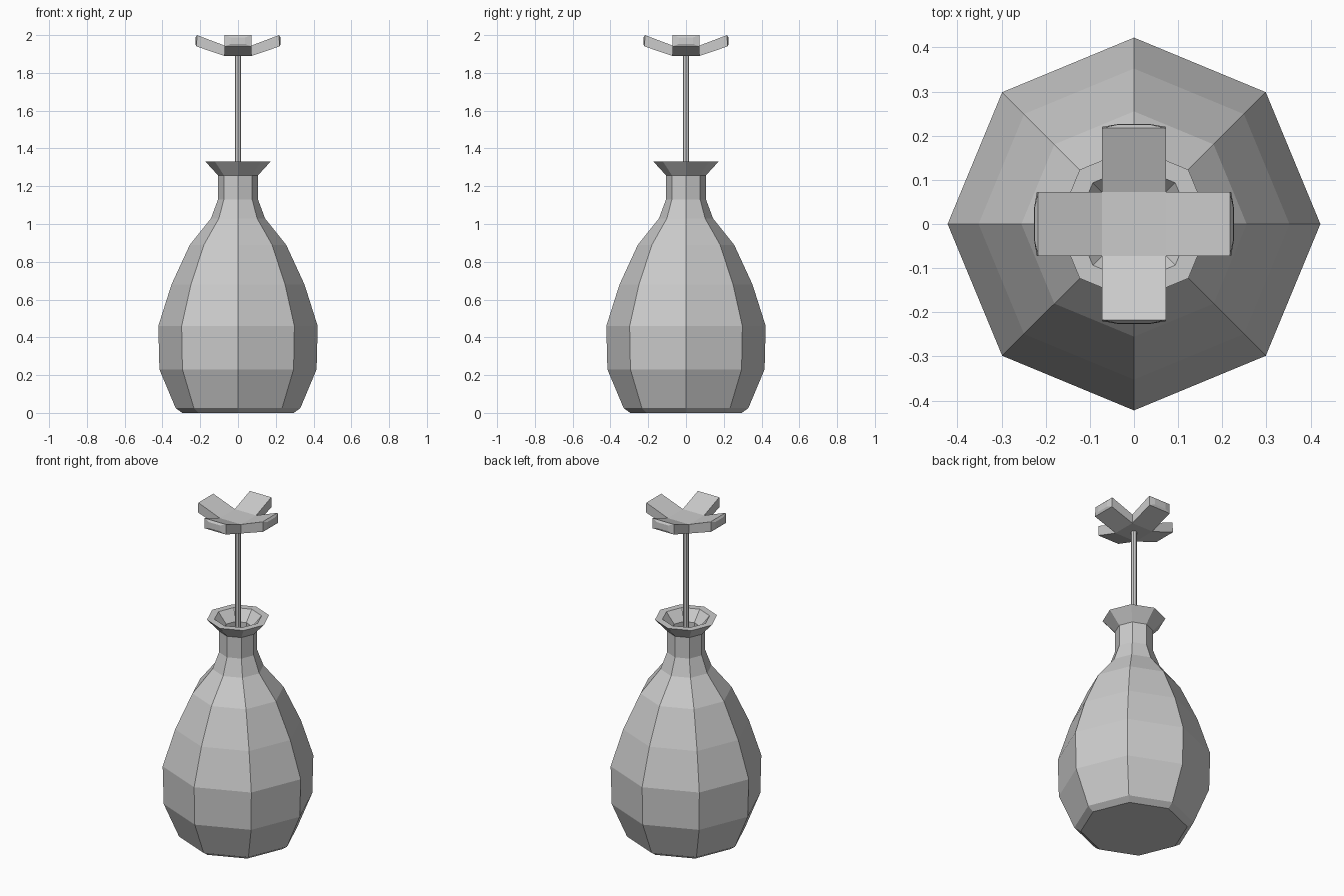
import bpy, bmesh
from math import cos, sin, pi

if "Cube" in bpy.data.objects:
    bpy.data.objects.remove(bpy.data.objects["Cube"])


def finish(name, bm):
    bmesh.ops.recalc_face_normals(bm, faces=bm.faces)
    mesh = bpy.data.meshes.new(name)
    bm.to_mesh(mesh)
    bm.free()
    obj = bpy.data.objects.new(name, mesh)
    bpy.context.collection.objects.link(obj)
    return obj


def bridge(bm, a, b):
    n = len(a)
    for i in range(n):
        bm.faces.new((a[i], a[(i + 1) % n], b[(i + 1) % n], b[i]))


def lathe(name, profile, sides):
    """Faceted turned solid from (radius, height) pairs, capped at both ends."""
    bm = bmesh.new()
    rings = [[bm.verts.new((r * cos(2 * pi * i / sides), r * sin(2 * pi * i / sides), z))
              for i in range(sides)] for r, z in profile]
    for a, b in zip(rings, rings[1:]):
        bridge(bm, a, b)
    bm.faces.new(rings[0])
    bm.faces.new(rings[-1])
    return finish(name, bm)


# Vase: outer wall up to the flared lip, then the inner wall back down
outer = [(0.295, 0), (0.33, 0.025), (0.416, 0.23), (0.422, 0.46), (0.352, 0.68),
         (0.255, 0.89), (0.143, 1.03), (0.106, 1.13), (0.106, 1.258), (0.174, 1.332)]
inner = [(0.132, 1.332), (0.08, 1.27), (0.08, 1.125), (0.115, 1.02), (0.225, 0.875),
         (0.32, 0.67), (0.39, 0.455), (0.385, 0.235), (0.3, 0.04)]
lathe("vase", outer + inner, 8)

# Stem
lathe("stem", [(0.017, 0.04), (0.017, 1.9)], 8)

# Flower: square centre with four upturned petals
W, LOW, HIGH = 0.072, 1.89, 1.945
bm = bmesh.new()
for z in (LOW, HIGH):
    bm.faces.new([bm.verts.new((x, y, z)) for x, y in ((-W, -W), (W, -W), (W, W), (-W, W))])
# each section: low distance, low z, high distance, high z, half width
sections = [(W, LOW, W, HIGH, W), (0.220, 1.94, 0.217, 2.0, W),
            (0.226, 1.953, 0.225, 1.988, 0.038)]
for c, s in ((1, 0), (0, 1), (-1, 0), (0, -1)):
    rings = []
    for d0, z0, d1, z1, w in sections:
        pts = ((d0, -w, z0), (d0, w, z0), (d1, w, z1), (d1, -w, z1))
        rings.append([bm.verts.new((d * c - t * s, d * s + t * c, z)) for d, t, z in pts])
    for a, b in zip(rings, rings[1:]):
        bridge(bm, a, b)
    bm.faces.new(rings[-1])
bmesh.ops.remove_doubles(bm, verts=bm.verts, dist=0.0005)
finish("flower", bm)
